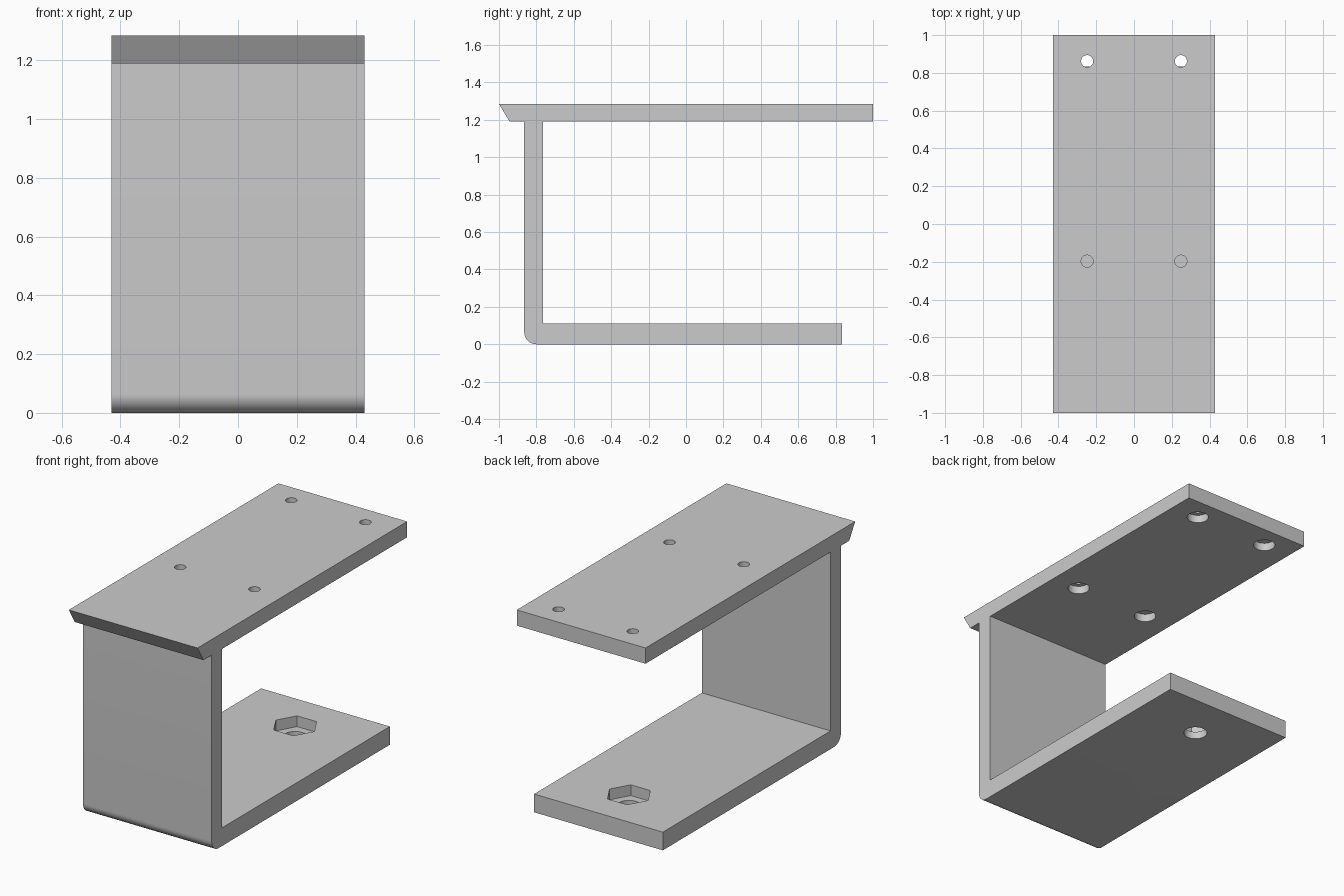
import bpy, bmesh, math
from mathutils import Vector

cube = bpy.data.objects.get("Cube")
if cube:
    bpy.data.objects.remove(cube, do_unlink=True)

HALF_WIDTH = 0.43
TOP, TOP_UNDER, FLOOR = 1.285, 1.19, 0.11
WALL_FRONT, WALL_BACK = -0.865, -0.765
FILLET = 0.065

grey = bpy.data.materials.new("plain grey")
grey.use_nodes = True
colour = (0.6, 0.6, 0.6, 1)
grey.diffuse_color = colour
grey.node_tree.nodes["Principled BSDF"].inputs["Base Color"].default_value = colour


def add_object(name, bm):
    bmesh.ops.recalc_face_normals(bm, faces=bm.faces)
    mesh = bpy.data.meshes.new(name)
    bm.to_mesh(mesh)
    bm.free()
    mesh.materials.append(grey)
    obj = bpy.data.objects.new(name, mesh)
    bpy.context.collection.objects.link(obj)
    return obj


def extrude_profile(name, points):
    """Extrude a (y, z) outline across the full width."""
    bm = bmesh.new()
    face = bm.faces.new([bm.verts.new((-HALF_WIDTH, y, z)) for y, z in points])
    new = bmesh.ops.extrude_face_region(bm, geom=[face])["geom"]
    verts = [v for v in new if isinstance(v, bmesh.types.BMVert)]
    bmesh.ops.translate(bm, verts=verts, vec=Vector((2 * HALF_WIDTH, 0, 0)))
    return add_object(name, bm)


def cut(target, x, y, radius, bottom, top, sides=48):
    """Cut a straight prism-shaped hole between two heights."""
    bm = bmesh.new()
    bmesh.ops.create_cone(bm, cap_ends=True, segments=sides, radius1=radius,
                          radius2=radius, depth=top - bottom)
    # Hexagons keep a corner pointing to the side
    turn = math.pi / 2 if sides == 6 else 0
    bmesh.ops.rotate(bm, verts=bm.verts, cent=(0, 0, 0),
                     matrix=Vector((1, 0, 0)).rotation_difference(
                         Vector((math.cos(turn), math.sin(turn), 0))).to_matrix())
    bmesh.ops.translate(bm, verts=bm.verts, vec=Vector((x, y, (top + bottom) / 2)))
    cutter = add_object("hole_cutter", bm)
    cutter.hide_render = True
    mod = target.modifiers.new("hole", "BOOLEAN")
    mod.operation, mod.solver, mod.object = "DIFFERENCE", "EXACT", cutter
    bpy.context.view_layer.objects.active = target
    bpy.ops.object.modifier_apply(modifier=mod.name)
    bpy.data.objects.remove(cutter, do_unlink=True)


# Bracket outline: bevelled top plate, upright wall, rounded lower bend, base plate
corner = [(WALL_FRONT + FILLET * (1 - math.cos(a)), FILLET * (1 - math.sin(a)))
          for a in (math.pi / 2 * i / 12 for i in range(13))]
outline = [(-1, TOP), (-0.943, TOP_UNDER), (WALL_FRONT, TOP_UNDER)] + corner + [
    (0.835, 0), (0.835, FLOOR), (WALL_BACK, FLOOR), (WALL_BACK, TOP_UNDER),
    (1, TOP_UNDER), (1, TOP)]
bracket = extrude_profile("bracket", outline)

# Screw holes in the top plate, counterbored from below
for x in (-0.248, 0.248):
    for y in (-0.197, 0.862):
        cut(bracket, x, y, 0.032, TOP_UNDER - 0.02, TOP + 0.02)
        cut(bracket, x, y, 0.061, TOP_UNDER - 0.02, TOP_UNDER + 0.048)

# Hexagonal nut pocket and bolt hole in the base plate
cut(bracket, 0, 0.545, 0.066, -0.02, FLOOR + 0.02)
cut(bracket, 0, 0.545, 0.129, FLOOR - 0.065, FLOOR + 0.02, sides=6)

# Smooth only the bend and the round hole walls
bpy.ops.object.select_all(action="DESELECT")
bracket.select_set(True)
bpy.context.view_layer.objects.active = bracket
bpy.ops.object.shade_smooth_by_angle(angle=math.radians(30))
